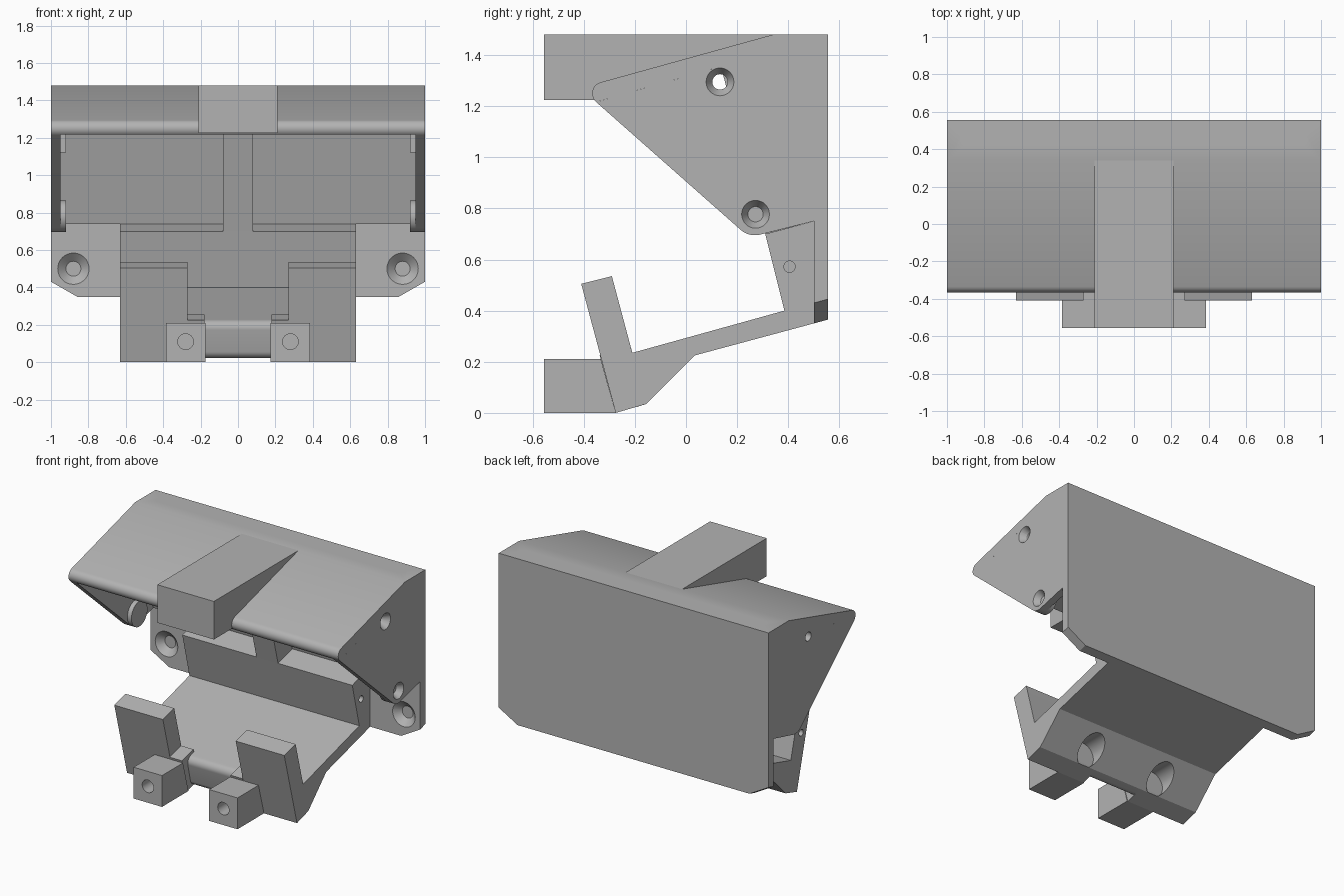
import bpy, bmesh
from math import sin, cos, radians
from mathutils import Vector

cube = bpy.data.objects.get("Cube")
if cube:
    bpy.data.objects.remove(cube, do_unlink=True)

GREY = (0.45, 0.45, 0.45, 1)
grey = bpy.data.materials.new("plain grey")
grey.use_nodes = True
grey.diffuse_color = GREY
grey.node_tree.nodes["Principled BSDF"].inputs["Base Color"].default_value = GREY
parts = []


def arc(y, z, r, a0, a1, n=10):
    """Points of an arc in the side plane, angles in degrees."""
    angles = [radians(a0 + (a1 - a0) * i / n) for i in range(n + 1)]
    return [(y + r * cos(a), z + r * sin(a)) for a in angles]


def add(name, bm, part=True):
    bmesh.ops.recalc_face_normals(bm, faces=bm.faces)
    mesh = bpy.data.meshes.new(name)
    bm.to_mesh(mesh)
    bm.free()
    obj = bpy.data.objects.new(name, mesh)
    bpy.context.scene.collection.objects.link(obj)
    mesh.materials.append(grey)
    if part:
        parts.append(obj)
    return obj


def prism(name, points, direction):
    """Extrude a closed outline of 3D points."""
    bm = bmesh.new()
    face = bm.faces.new([bm.verts.new(p) for p in points])
    new = bmesh.ops.extrude_face_region(bm, geom=[face])["geom"]
    verts = [v for v in new if isinstance(v, bmesh.types.BMVert)]
    bmesh.ops.translate(bm, verts=verts, vec=direction)
    return add(name, bm)


def slab(name, profile, x0, x1):
    """Extrude a side profile of (y, z) points across x."""
    return prism(name, [(x0, y, z) for y, z in profile], (x1 - x0, 0, 0))


def drill(objs, start, end, r0, r1=None):
    """Cut a round or conical hole from start to end."""
    start, end = Vector(start), Vector(end)
    axis = end - start
    bm = bmesh.new()
    bmesh.ops.create_cone(bm, cap_ends=True, segments=32, radius1=r0,
                          radius2=r0 if r1 is None else r1, depth=axis.length)
    turn = axis.to_track_quat("Z", "Y").to_matrix().to_4x4()
    turn.translation = (start + end) / 2
    bm.transform(turn)
    cutter = add("cutter", bm, part=False)
    cutter.hide_render = True
    for obj in objs:
        mod = obj.modifiers.new("hole", "BOOLEAN")
        mod.operation, mod.solver, mod.object = "DIFFERENCE", "EXACT", cutter
        graph = bpy.context.evaluated_depsgraph_get()
        mesh = bpy.data.meshes.new_from_object(obj.evaluated_get(graph))
        obj.modifiers.clear()
        obj.data = mesh
    bpy.data.objects.remove(cutter, do_unlink=True)


# Upper shell: sloped roof with rounded nose and tilted inner wall
WALL_TOP, WALL_LOW = (0.284, 1.397), (0.46, 0.74)
shell = slab("upper_shell", [(0.555, 0.75), (0.555, 1.48), (0.34, 1.48)]
             + arc(-0.322, 1.25, 0.045, 105, 228) + [WALL_TOP, WALL_LOW, (0.5, 0.75)], -1, 1)

# Lower back plate with clipped corners and a slanted bottom edge
plate = prism("back_plate", [(1, 0.5, 0.75), (-1, 0.5, 0.75), (-1, 0.5, 0.43),
              (-0.86, 0.5, 0.35), (0.86, 0.5, 0.35), (1, 0.5, 0.43)], (0, 0.055, 0))
for v in plate.data.vertices:
    if v.co.y > 0.52 and v.co.z < 0.7:
        v.co.z += 0.015

# Centre beam and rib
beam = slab("top_beam", [(-0.555, 1.225), (-0.555, 1.48), (0.34, 1.48), (-0.334, 1.293),
                         (-0.34, 1.225)], -0.21, 0.21)
rib = slab("centre_rib", [(0.31, 0.7), WALL_LOW, WALL_TOP, (0.136, 1.357)], -0.08, 0.08)

# Cradle floor with raised back lip
floor = slab("cradle_floor", [(-0.155, 0.035), (0.035, 0.225), (0.5, 0.35), (0.5, 0.75),
             (0.31, 0.7), (0.385, 0.4), (-0.21, 0.235)], -0.63, 0.63)
slab("cradle_nose", [(-0.155, 0.035), (-0.21, 0.235)] + arc(-0.23, 0.183, 0.045, 105, 195)
     + arc(-0.203, 0.067, 0.045, 195, 285), -0.18, 0.18)

drill([beam], (0, -0.6, 1.355), (0, -0.35, 1.355), 0.04)

for side, s in (("left", 1), ("right", -1)):
    # Cheek walls and the pads inside them
    cheek = slab(side + "_cheek", [(-0.352, 1.2165), WALL_TOP, WALL_LOW]
                 + arc(0.27, 0.78, 0.085, 285, 228), s, s * 0.95)
    low_pad = slab(side + "_lower_boss", arc(0.27, 0.78, 0.085, 0, 348, 29), s * 0.95, s * 0.92)
    high_pad = slab(side + "_upper_boss", [(0.03, 1.12), (0.23, 1.12), (0.23, 1.383),
                    (0.03, 1.329)], s * 0.95, s * 0.92)

    # Front clips, floor tabs and mounting blocks
    clip = slab(side + "_front_clip", [(-0.275, 0), (-0.155, 0.035), (-0.21, 0.235),
                (-0.29, 0.535), (-0.41, 0.505)], s * 0.27, s * 0.63)
    slab(side + "_tab", [(-0.275, 0), (-0.155, 0.035), (-0.21, 0.235),
         (-0.215, 0.255), (-0.338, 0.225)], s * 0.18, s * 0.27)
    block = slab(side + "_block", [(-0.555, 0), (-0.275, 0), (-0.333, 0.21), (-0.555, 0.21)],
                 s * 0.175, s * 0.385)

    # Countersunk side holes
    for y, z, pad in ((0.133, 1.295, high_pad), (0.272, 0.777, low_pad)):
        drill([cheek, pad], (s * 1.01, y, z), (s * 0.9, y, z), 0.03)
        drill([cheek], (s * 1.001, y, z), (s * 0.96, y, z), 0.055, 0.03)

    # Wall, plate and roof holes
    drill([shell], (s * 0.87, 0.2, 0.97), (s * 0.87, 0.6, 0.97), 0.04)
    drill([plate], (s * 0.88, 0.45, 0.5), (s * 0.88, 0.6, 0.5), 0.04)
    drill([plate], (s * 0.88, 0.499, 0.5), (s * 0.88, 0.54, 0.5), 0.085, 0.04)
    drill([shell], (s * 0.88, 0.465, 1.5), (s * 0.88, 0.465, 1.25), 0.04)

    # Block holes, underside bores and pin holes
    drill([block], (s * 0.28, -0.6, 0.11), (s * 0.28, -0.35, 0.11), 0.042)
    drill([floor], (s * 0.28, 0.2, 0.11), (s * 0.28, -0.16, 0.11), 0.085)
    drill([floor], (s * 0.7, 0.405, 0.572), (s * 0.5, 0.405, 0.572), 0.022)
    drill([clip], (s * 0.7, -0.32, 0.378), (s * 0.5, -0.32, 0.378), 0.022)

# Smooth only the curved surfaces
bpy.ops.object.select_all(action="DESELECT")
for obj in parts:
    obj.select_set(True)
bpy.context.view_layer.objects.active = shell
bpy.ops.object.shade_smooth_by_angle(angle=radians(25))
